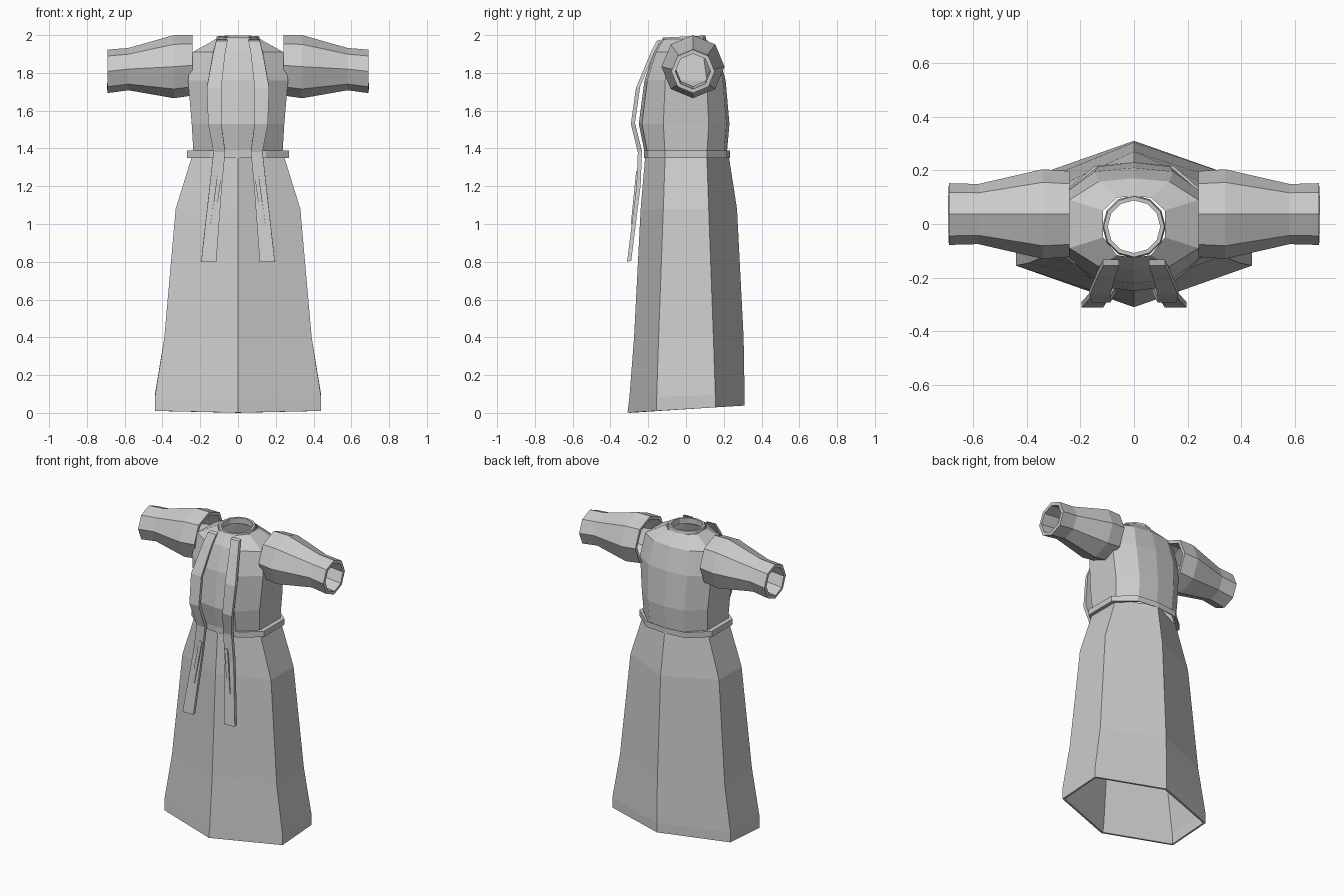
import bpy, math

if "Cube" in bpy.data.objects:
    bpy.data.objects.remove(bpy.data.objects["Cube"], do_unlink=True)

# Single cloth colour
cloth = bpy.data.materials.new("grey_cloth")
cloth.use_nodes = True
grey = (0.6, 0.6, 0.6, 1)
cloth.diffuse_color = grey
cloth.node_tree.nodes["Principled BSDF"].inputs["Base Color"].default_value = grey


def loft(name, rings, thickness=0, mirror=False, caps=False):
    """Skin a list of equal rings into a flat shaded shell."""
    n = len(rings[0])
    verts = [p for ring in rings for p in ring]
    faces = []
    for k in range(len(rings) - 1):
        for i in range(n):
            a, b = k * n + i, k * n + (i + 1) % n
            faces.append((a, b, b + n, a + n))
    if caps:
        faces.append(tuple(reversed(range(n))))
        faces.append(tuple(range(len(verts) - n, len(verts))))
    mesh = bpy.data.meshes.new(name)
    mesh.from_pydata(verts, [], faces)
    mesh.materials.append(cloth)
    obj = bpy.data.objects.new(name, mesh)
    bpy.context.collection.objects.link(obj)
    if thickness:
        mod = obj.modifiers.new("thickness", "SOLIDIFY")
        mod.thickness = thickness
        mod.offset = -1
    if mirror:
        obj.modifiers.new("mirror", "MIRROR")
    return obj


def hexagon(z, w, front, back, side, tilt=0):
    pts = [(0, front), (w, -side), (w, side), (0, back), (-w, side), (-w, -side)]
    return [(x, y, z + tilt * y) for x, y in pts]


def octagon(z, w, front, back, side):
    m, k = w * 0.55, 0.93
    pts = [(0, front), (m, front * k), (w, -side), (w, side), (m, back * k),
           (0, back), (-m, back * k), (-w, side), (-w, -side), (-m, front * k)]
    return [(x, y, z) for x, y in pts]


def circle(z, r, n=12, tilt=0.05):
    ring = []
    for i in range(n):
        a = math.tau * i / n
        x, y = r * math.cos(a), r * math.sin(a) - 0.01
        ring.append((x, y, z + tilt * y))
    return ring


# Skirt, open below
loft("skirt", [
    hexagon(0.02, 0.44, -0.31, 0.31, 0.155, 0.06),
    hexagon(0.09, 0.44, -0.30, 0.31, 0.155, 0.04),
    hexagon(0.40, 0.39, -0.275, 0.305, 0.145),
    hexagon(1.08, 0.33, -0.24, 0.27, 0.12),
    hexagon(1.37, 0.24, -0.215, 0.225, 0.11),
], thickness=0.015)

# Bodice with sloping shoulders and an open neck
loft("bodice", [
    octagon(1.36, 0.235, -0.215, 0.215, 0.11),
    octagon(1.53, 0.245, -0.25, 0.23, 0.12),
    octagon(1.76, 0.265, -0.22, 0.21, 0.11),
    octagon(1.91, 0.24, -0.17, 0.17, 0.09),
    octagon(1.98, 0.115, -0.125, 0.105, 0.05),
])

# Collar ring
loft("collar", [circle(1.965, 0.118), circle(1.993, 0.113),
                circle(1.993, 0.098), circle(1.955, 0.098)])

# Belt
loft("belt", [octagon(z, w, -0.222, 0.232, 0.11)
              for z, w in ((1.35, 0.245), (1.35, 0.27), (1.388, 0.27), (1.388, 0.24))])

# Sleeves: x, centre height, radius
sleeve = []
for x, zc, r in ((0.24, 1.84, 0.16), (0.34, 1.833, 0.167),
                 (0.58, 1.82, 0.112), (0.69, 1.808, 0.115)):
    sleeve.append([(x, 0.037 + r * math.cos(math.tau * i / 8),
                    zc + r * math.sin(math.tau * i / 8)) for i in range(8)])
loft("sleeves", sleeve, thickness=0.022, mirror=True)


def strip(name, path, depth):
    """Flat ribbon from (inner x, outer x, front y, z) stations, top to bottom."""
    rings = [[(a, y, z), (a, y + depth, z + 0.006), (b, y + depth, z + 0.006), (b, y, z)]
             for a, b, y, z in path]
    return loft(name, rings, mirror=True, caps=True)


# Hanging scarf, both sides
strip("scarf", [
    (0.055, 0.115, -0.155, 1.97),
    (0.068, 0.132, -0.19, 1.90),
    (0.088, 0.165, -0.265, 1.72),
    (0.088, 0.158, -0.292, 1.53),
    (0.068, 0.130, -0.255, 1.38),
    (0.085, 0.150, -0.262, 1.20),
    (0.115, 0.195, -0.312, 0.80),
], 0.022)

# Raised fold on each scarf tail
strip("scarf_fold", [
    (0.085, 0.106, -0.264, 1.28),
    (0.122, 0.145, -0.292, 1.00),
], 0.02)
